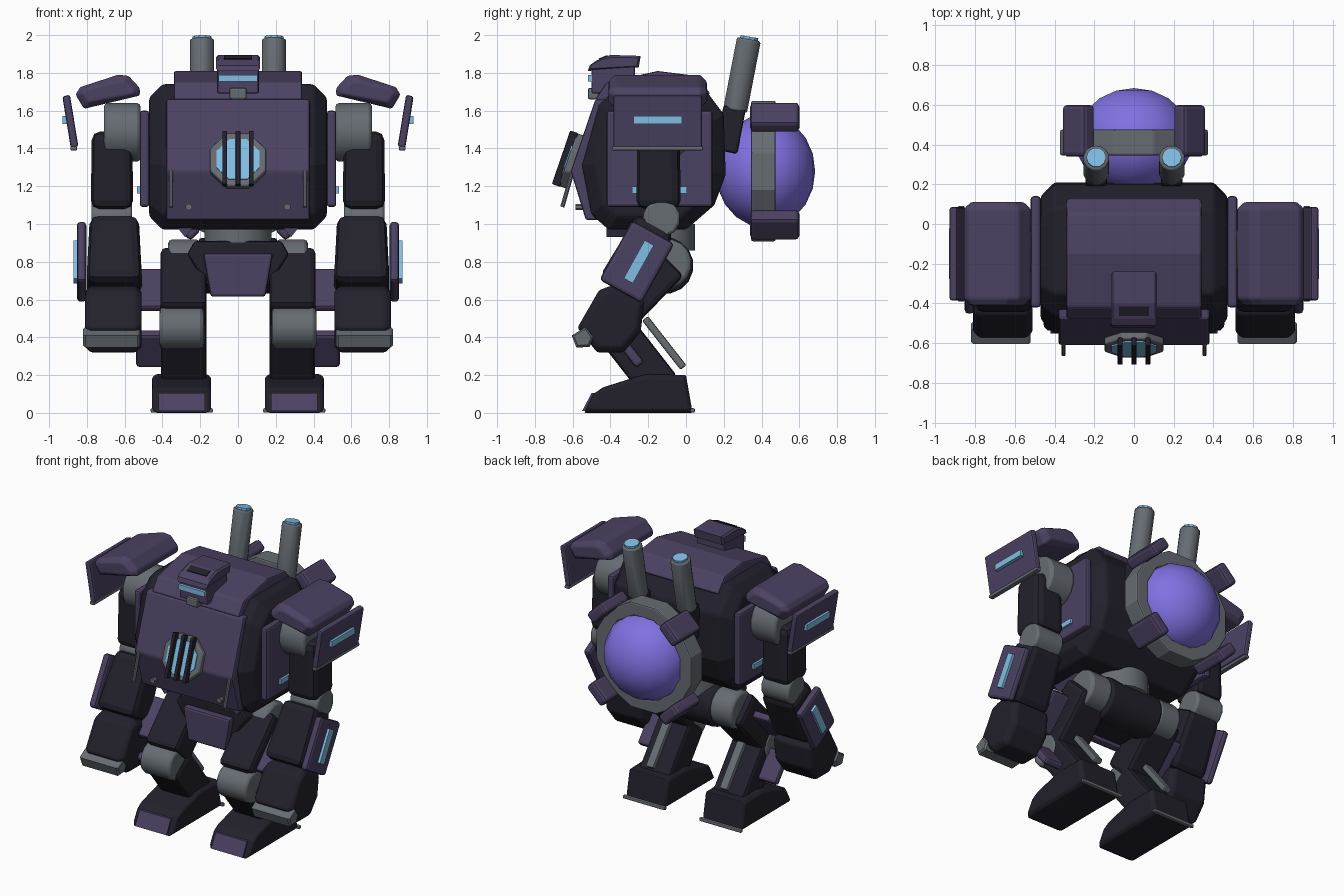
import bpy, bmesh, math
from mathutils import Matrix, Vector

cube = bpy.data.objects.get("Cube")
if cube:
    bpy.data.objects.remove(cube, do_unlink=True)


def material(name, rgb):
    m = bpy.data.materials.new(name)
    m.use_nodes = True
    m.diffuse_color = (*rgb, 1)
    m.node_tree.nodes["Principled BSDF"].inputs["Base Color"].default_value = (*rgb, 1)
    return m


PURPLE = material("plum_armour", (0.071, 0.054, 0.122))
DARK = material("dark_frame", (0.016, 0.015, 0.025))
GREY = material("grey_metal", (0.133, 0.15, 0.17))
CYAN = material("cyan_glow", (0.223, 0.515, 0.775))
VIOLET = material("violet_orb", (0.215, 0.165, 0.76))


def finish(name, bm, mat, bevel=0, pair=False, smooth=False):
    """Turn a bmesh into an object; pair mirrors it to the other side."""
    bmesh.ops.recalc_face_normals(bm, faces=bm.faces)
    mesh = bpy.data.meshes.new(name)
    bm.to_mesh(mesh)
    bm.free()
    mesh.materials.append(mat)
    ob = bpy.data.objects.new(name, mesh)
    bpy.context.scene.collection.objects.link(ob)
    if smooth:
        bpy.ops.object.select_all(action='DESELECT')
        ob.select_set(True)
        bpy.context.view_layer.objects.active = ob
        bpy.ops.object.shade_smooth_by_angle(angle=math.radians(35))
    if bevel:
        b = ob.modifiers.new("Bevel", 'BEVEL')
        b.width, b.segments, b.limit_method = bevel, 2, 'ANGLE'
    if pair:
        ob.modifiers.new("Mirror", 'MIRROR').use_mirror_merge = False
    return ob


def box(name, loc, size, mat, tilt=0, axis='X', taper=1, bevel=0, pair=False):
    bm = bmesh.new()
    bmesh.ops.create_cube(bm, size=1)
    for v in bm.verts:
        if v.co.z > 0:
            v.co.x *= taper
            v.co.y *= taper
    bm.transform(Matrix.Translation(loc) @ Matrix.Rotation(math.radians(tilt), 4, axis)
                 @ Matrix.Diagonal((*size, 1)))
    return finish(name, bm, mat, bevel, pair)


def prism(name, pts, a, b, mat, axis='X', inset=0, bevel=0, pair=False):
    """Extrude a side (y,z) or front (x,z) profile from a to b with shrunken ends."""
    bm = bmesh.new()
    cu = (min(p[0] for p in pts) + max(p[0] for p in pts)) / 2
    cv = (min(p[1] for p in pts) + max(p[1] for p in pts)) / 2
    hu = max(p[0] for p in pts) - cu
    hv = max(p[1] for p in pts) - cv
    sections = [(a, 0), (b, 0)]
    if inset:
        sections = [(a, inset), (a + inset, 0), (b - inset, 0), (b, inset)]
    rings = []
    for t, d in sections:
        ring = []
        for u, v in pts:
            u, v = cu + (u - cu) * (1 - d / hu), cv + (v - cv) * (1 - d / hv)
            ring.append(bm.verts.new((t, u, v) if axis == 'X' else (u, t, v)))
        rings.append(ring)
    n = len(pts)
    for r, s in zip(rings, rings[1:]):
        for i in range(n):
            bm.faces.new((r[i], r[(i + 1) % n], s[(i + 1) % n], s[i]))
    bm.faces.new(rings[0])
    bm.faces.new(rings[-1])
    return finish(name, bm, mat, bevel, pair)


def cyl(name, p, q, r, mat, sides=16, bevel=0, pair=False):
    p, q = Vector(p), Vector(q)
    bm = bmesh.new()
    bmesh.ops.create_cone(bm, cap_ends=True, segments=sides, radius1=r, radius2=r, depth=(q - p).length)
    bm.transform(Matrix.Translation((p + q) / 2) @ (q - p).to_track_quat('Z', 'Y').to_matrix().to_4x4()
                 @ Matrix.Rotation(math.pi / sides, 4, 'Z'))
    return finish(name, bm, mat, bevel, pair, True)


# Torso and its armour
prism("torso", [(-.55, 1.31), (-.46, 1.63), (-.35, 1.74), (.08, 1.74), (.2, 1.58), (.21, 1.26),
                (.15, 1.1), (0, .97), (-.41, .97), (-.5, 1.05)], -.47, .47, DARK, inset=.07, bevel=.015)
prism("chest_plate", [(-.48, 1.66), (-.61, 1.28), (-.53, 1.02), (-.46, 1.02), (-.53, 1.28), (-.42, 1.66)],
      -.38, .38, PURPLE, bevel=.012)
prism("top_plate", [(-.48, 1.66), (-.42, 1.75), (-.15, 1.81), (.05, 1.785), (.13, 1.69), (.08, 1.65),
                    (-.4, 1.62)], -.34, .34, PURPLE, bevel=.012)
box("side_plates", (.495, -.14, 1.345), (.05, .56, .51), PURPLE, bevel=.015, pair=True)
box("side_lights", (.525, -.14, 1.18), (.02, .29, .035), CYAN, pair=True)
cyl("chest_rods", (.355, -.6, 1.28), (.355, -.655, 1.09), .012, GREY, 8, pair=True)
cyl("chest_bolts", (.26, -.53, 1.09), (.26, -.585, 1.09), .018, GREY, 8, pair=True)
prism("belly_fins", [(.24, .98), (.32, .98), (.28, .93)], -.42, -.2, PURPLE, 'Y', pair=True)

# Round chest reactor, leaning with the chest plate
core = Vector((0, -.593, 1.33))
out = Vector((0, -.946, .324))
cyl("reactor_rim", core - out * .02, core + out * .035, .16, GREY, 8, bevel=.008)
cyl("reactor_light", core, core + out * .042, .122, CYAN, 8)
for i in (-1, 0, 1):
    box(f"reactor_bar_{i + 2}", core + out * .05 + Vector((i * .07, 0, 0)), (.026, .045, .3), DARK, -18.9, bevel=.006)

# Head
prism("face", [(-.5, 1.69), (-.5, 1.83), (-.27, 1.85), (-.27, 1.7)], -.11, .11, PURPLE, bevel=.01)
prism("helmet", [(-.52, 1.81), (-.51, 1.84), (-.475, 1.865), (-.4, 1.895), (-.24, 1.89), (-.25, 1.83)],
      -.117, .117, PURPLE, inset=.012)
box("helmet_slot", (0, -.438, 1.881), (.15, .05, .009), DARK, 22)
box("eye_strip", (0, -.505, 1.772), (.205, .03, .036), CYAN)
box("chin", (0, -.49, 1.69), (.09, .06, .06), GREY, bevel=.01)

# Shoulders
cyl("shoulder_joints", (.515, -.13, 1.485), (.71, -.13, 1.485), .158, GREY, 16, .02, True)
prism("shoulder_pads", [(.86, 1.685), (.815, 1.61), (.52, 1.68), (.52, 1.72), (.58, 1.785), (.635, 1.79),
                        (.835, 1.725)], -.41, .11, PURPLE, 'Y', .035, .01, True)
prism("shoulder_shields", [(.93, 1.675), (.89, 1.685), (.845, 1.41), (.885, 1.4)], -.385, .085,
      PURPLE, 'Y', bevel=.012, pair=True)
box("shield_lights", (.915, -.15, 1.55), (.03, .255, .042), CYAN, pair=True)
box("shield_trims", (.87, -.15, 1.4), (.035, .48, .022), GREY, bevel=.006, pair=True)

# Arms and fists
box("upper_arms", (.667, -.145, 1.285), (.225, .235, .41), DARK, taper=.95, bevel=.045, pair=True)
cyl("elbows", (.56, -.13, 1.03), (.775, -.13, 1.03), .1, GREY, 12, .015, True)
box("forearms", (.655, -.255, .83), (.295, .25, .4), DARK, -29, taper=.88, bevel=.045, pair=True)
box("forearm_plates", (.828, -.26, .80), (.05, .255, .36), PURPLE, -29, bevel=.02, pair=True)
box("forearm_lights", (.858, -.25, .80), (.025, .055, .23), CYAN, -29, pair=True)
prism("fists", [(-.575, .45), (-.46, .65), (-.39, .675), (-.22, .59), (-.24, .43), (-.33, .32), (-.47, .32)],
      .51, .81, DARK, inset=.03, bevel=.012, pair=True)
prism("knuckles", [(-.605, .41), (-.53, .455), (-.49, .4), (-.51, .35), (-.58, .345)],
      .52, .82, GREY, inset=.012, pair=True)

# Waist and pelvis
cyl("waist", (0, -.13, .86), (0, -.13, 1), .18, GREY)
cyl("pelvis_drum", (-.21, -.11, .78), (.21, -.11, .78), .15, DARK, 16, .02)
prism("pelvis_front", [(-.27, .84), (-.23, .91), (.23, .91), (.27, .84), (.14, .64), (-.14, .64)],
      -.31, -.1, DARK, 'Y', bevel=.015)
prism("groin_plate", [(-.185, .845), (.185, .845), (.145, .615), (-.145, .615)],
      -.355, -.3, PURPLE, 'Y', bevel=.015)
cyl("hips", (.2, -.1, .79), (.37, -.1, .79), .13, GREY, 16, .02, True)

# Legs
box("thighs", (.288, -.24, .655), (.245, .23, .42), DARK, -44, bevel=.03, pair=True)
box("thigh_fins", (.45, -.27, .65), (.17, .05, .28), PURPLE, -44, bevel=.015, pair=True)
cyl("knees", (.18, -.4, .45), (.415, -.4, .45), .112, GREY, 14, .02, True)
box("shins", (.288, -.25, .285), (.24, .21, .4), DARK, 38, bevel=.025, pair=True)
box("shin_fins", (.45, -.31, .34), (.18, .055, .22), PURPLE, 38, bevel=.018, pair=True)
box("shin_pistons", (.288, -.115, .37), (.06, .04, .33), GREY, 38, bevel=.01, pair=True)

# Feet
prism("feet", [(-.54, 0), (-.49, .1), (-.44, .135), (-.25, .195), (-.2, .205), (0, .2), (.035, 0)],
      .142, .455, DARK, inset=.02, bevel=.008, pair=True)
prism("toe_caps", [(-.55, .01), (-.5, .105), (-.46, .105), (-.46, .01)], .175, .42, PURPLE, pair=True)
box("heel_bars", (.298, .035, .013), (.33, .025, .024), GREY, bevel=.008, pair=True)

# Back orb held in a ring with four clamps
centre = Vector((0, .42, 1.28))
bm = bmesh.new()
bmesh.ops.create_uvsphere(bm, u_segments=14, v_segments=10, radius=.3)
bm.transform(Matrix.Translation(centre) @ Matrix.Diagonal((1, .88, 1, 1)) @ Matrix.Rotation(math.pi / 2, 4, 'X'))
finish("orb", bm, VIOLET, smooth=True)

bm = bmesh.new()
profile = [bm.verts.new((r, y, 0)) for r, y in ((.29, .345), (.385, .345), (.385, .475), (.29, .475))]
edges = [bm.edges.new((profile[i], profile[(i + 1) % 4])) for i in range(4)]
bmesh.ops.spin(bm, geom=profile + edges, cent=(0, 0, 0), axis=(0, 1, 0), angle=math.tau, steps=12, use_merge=True)
bmesh.ops.remove_doubles(bm, verts=bm.verts, dist=.001)
bm.transform(Matrix.Translation((0, 0, centre.z)) @ Matrix.Rotation(math.pi / 12, 4, 'Y'))
finish("orb_ring", bm, GREY, bevel=.01)
for label, side in (("upper", 1), ("lower", -1)):
    box(label + "_clamps", (.28, .47, centre.z + side * .285), (.16, .26, .08), PURPLE, side * 45, 'Y',
        bevel=.02, pair=True)

# Exhaust stacks
box("stack_mounts", (.19, .235, 1.5), (.11, .12, .24), DARK, -11, bevel=.015, pair=True)
cyl("stacks", (.19, .26, 1.6), (.19, .333, 1.978), .066, GREY, 12, .01, True)
cyl("stack_glows", (.19, .32, 1.9), (.19, .336, 1.992), .05, CYAN, 10, pair=True)
